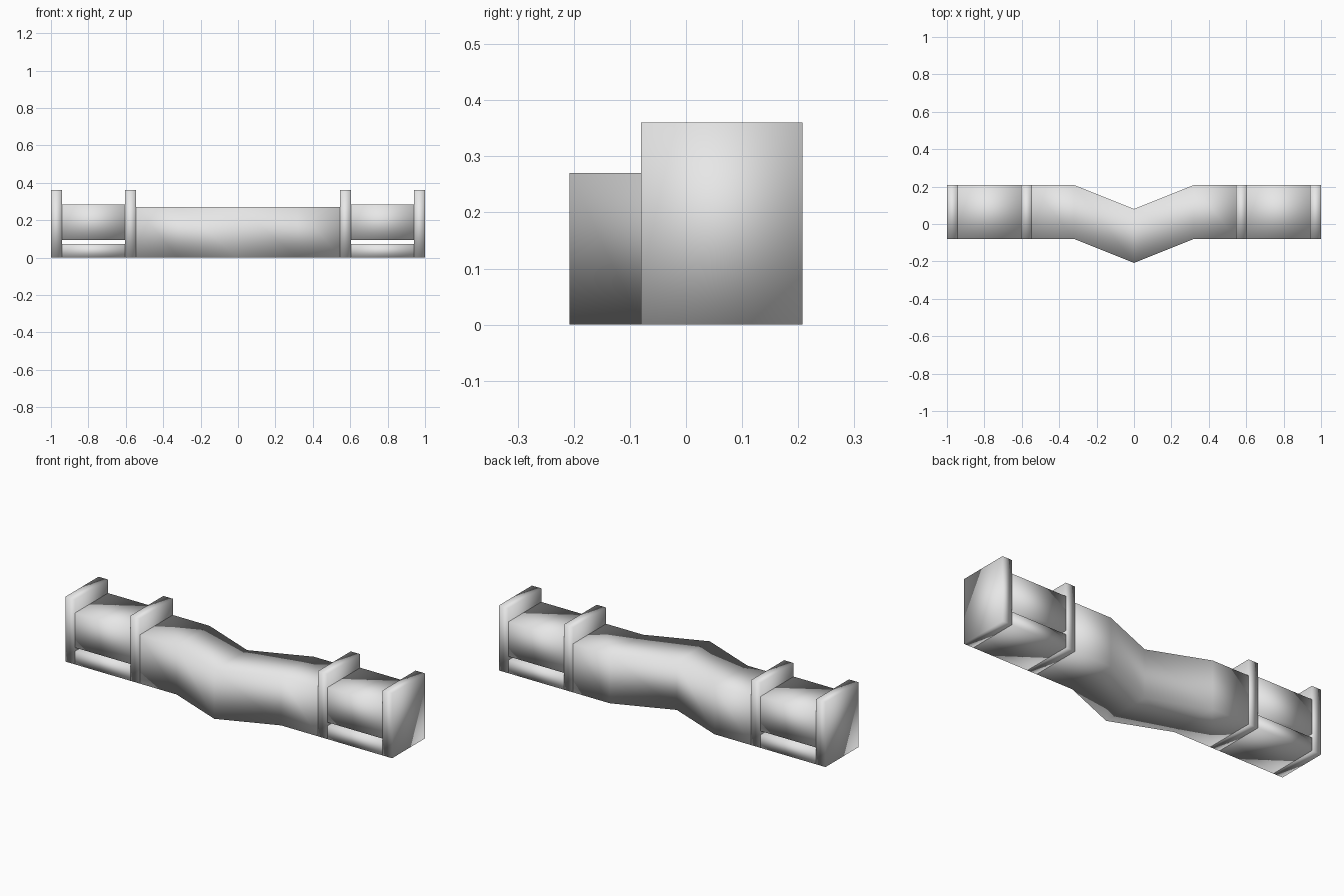
import bpy, bmesh

if "Cube" in bpy.data.objects:
    bpy.data.objects.remove(bpy.data.objects["Cube"])

grey = bpy.data.materials.new("plain_grey")
grey.use_nodes = True
grey.diffuse_color = (0.8, 0.8, 0.8, 1)
grey.node_tree.nodes["Principled BSDF"].inputs["Base Color"].default_value = (0.8, 0.8, 0.8, 1)

FRONT, BACK = -0.08, 0.208


def wall(name, stations, bottom, top):
    """Solid wall lofted through (x, front y, back y) stations."""
    bm = bmesh.new()
    rings = [[bm.verts.new(p) for p in ((x, f, bottom), (x, b, bottom), (x, b, top), (x, f, top))]
             for x, f, b in stations]
    for r, s in zip(rings, rings[1:]):
        for i in range(4):
            j = (i + 1) % 4
            bm.faces.new((r[i], r[j], s[j], s[i]))
    bm.faces.new(rings[0])
    bm.faces.new(rings[-1])
    bmesh.ops.recalc_face_normals(bm, faces=bm.faces)
    for face in bm.faces:
        face.smooth = True
    mesh = bpy.data.meshes.new(name)
    bm.to_mesh(mesh)
    bm.free()
    mesh.materials.append(grey)
    obj = bpy.data.objects.new(name, mesh)
    bpy.context.collection.objects.link(obj)


def block(name, x0, x1, bottom, top):
    wall(name, [(x, FRONT, BACK) for x in sorted((x0, x1))], bottom, top)


# Central wall, bent forward to a point
wall("central_wall", [(-0.545, FRONT, BACK), (-0.32, FRONT, BACK), (0, -0.208, 0.08),
                      (0.32, FRONT, BACK), (0.545, FRONT, BACK)], 0, 0.27)

# Posts and the two-part side walls between them
for side, s in (("left", 1), ("right", -1)):
    block(side + "_inner_post", s * 0.545, s * 0.603, 0, 0.36)
    block(side + "_outer_post", s * 0.942, s, 0, 0.36)
    block(side + "_lower_wall", s * 0.603, s * 0.942, 0, 0.073)
    block(side + "_upper_wall", s * 0.603, s * 0.942, 0.093, 0.285)
